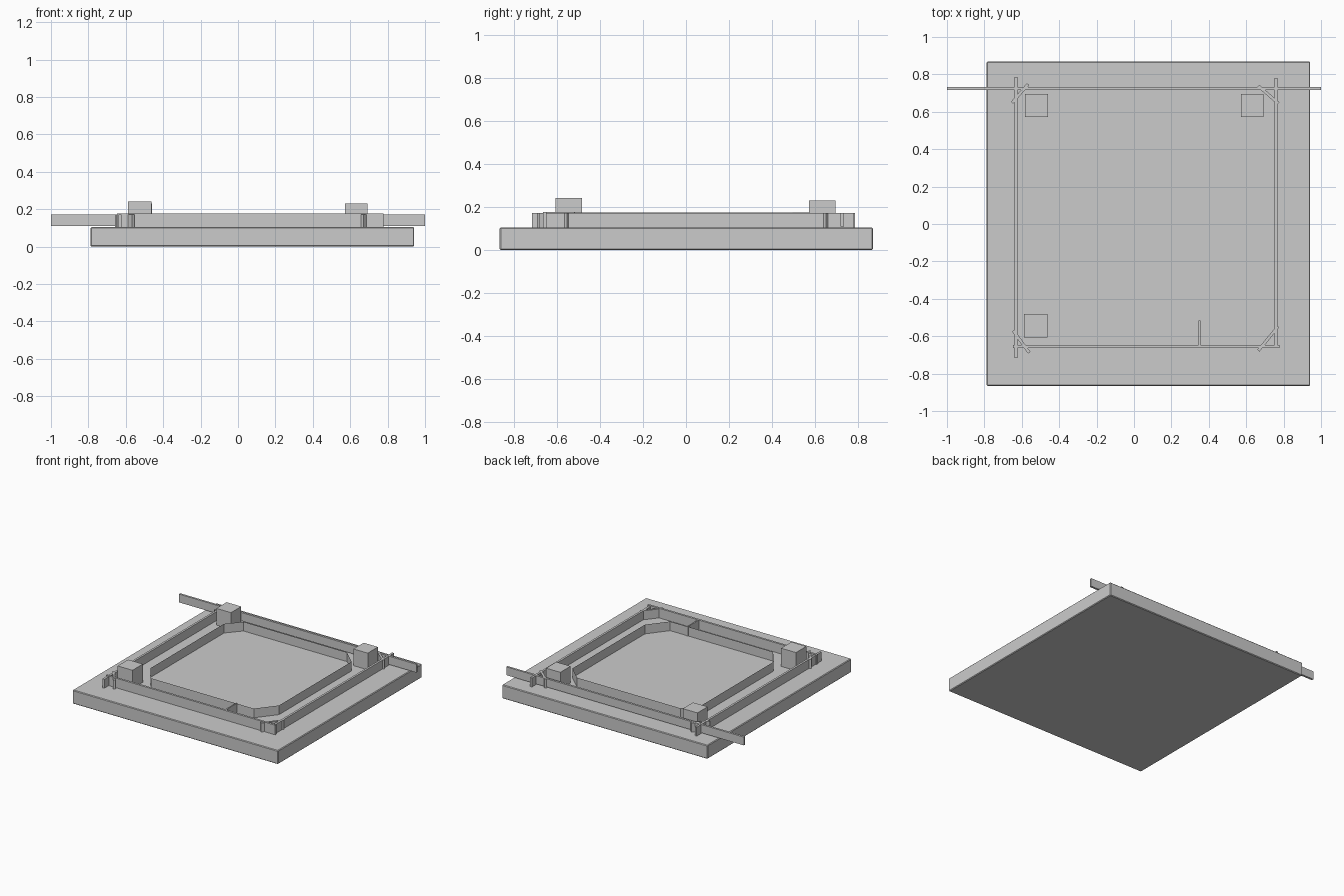
import bpy, bmesh
from mathutils import Vector

if "Cube" in bpy.data.objects:
    bpy.data.objects.remove(bpy.data.objects["Cube"])

Z0 = 0.104   # top of the base slab
T = 0.016    # wall thickness


def prism(name, pts, z0, z1):
    """Extrude a closed outline between two heights."""
    bm = bmesh.new()
    face = bm.faces.new([bm.verts.new((x, y, z0)) for x, y in pts])
    new = bmesh.ops.extrude_face_region(bm, geom=[face])["geom"]
    bmesh.ops.translate(bm, vec=(0, 0, z1 - z0),
                        verts=[g for g in new if isinstance(g, bmesh.types.BMVert)])
    bmesh.ops.recalc_face_normals(bm, faces=bm.faces)
    mesh = bpy.data.meshes.new(name)
    bm.to_mesh(mesh)
    bm.free()
    ob = bpy.data.objects.new(name, mesh)
    bpy.context.collection.objects.link(ob)
    return ob


def box(name, x0, x1, y0, y1, z0, z1):
    return prism(name, [(x0, y0), (x1, y0), (x1, y1), (x0, y1)], z0, z1)


def plank(name, a, b, z0, z1, t=T):
    """Thin upright board running from a to b."""
    a, b = Vector(a), Vector(b)
    d = (b - a).normalized()
    n = Vector((-d.y, d.x)) * t / 2
    return prism(name, [a - n, b - n, b + n, a + n], z0, z1)


# base slab with slightly softened edges
base = box("base_slab", -0.788, 0.942, -0.865, 0.868, 0, Z0)
bev = base.modifiers.new("bevel", "BEVEL")
bev.width, bev.segments = 0.005, 1

# outer boards
plank("back_board", (-1, 0.725), (1, 0.725), 0.11, 0.173)
plank("front_board", (-0.647, -0.655), (0.777, -0.655), Z0, 0.177)
plank("left_board", (-0.632, -0.716), (-0.632, 0.785), Z0, 0.172)
plank("right_board", (0.759, -0.66), (0.759, 0.78), Z0, 0.172)

# diagonal corner braces
braces = {
    "back_left": ((-0.652, 0.648), (-0.566, 0.748)),
    "back_right": ((0.665, 0.738), (0.772, 0.645)),
    "front_left": ((-0.646, -0.570), (-0.560, -0.688)),
    "front_right": ((0.665, -0.677), (0.770, -0.548)),
}
for corner, (a, b) in braces.items():
    plank(corner + "_brace", a, b, Z0, 0.172)

# inner eight-sided fence: outline thickened inwards
outline = [(-0.37, -0.52), (0.497, -0.52), (0.61, -0.377), (0.61, 0.495),
           (0.497, 0.60), (-0.374, 0.60), (-0.465, 0.495), (-0.465, -0.388)]
bm = bmesh.new()
face = bm.faces.new([bm.verts.new((x, y, 0.174)) for x, y in outline])
bmesh.ops.inset_region(bm, faces=[face], thickness=T, use_even_offset=True, use_boundary=True)
bmesh.ops.delete(bm, geom=[face], context="FACES")
new = bmesh.ops.extrude_face_region(bm, geom=bm.faces[:], use_keep_orig=True)["geom"]
bmesh.ops.translate(bm, vec=(0, 0, Z0 - 0.174),
                    verts=[g for g in new if isinstance(g, bmesh.types.BMVert)])
bmesh.ops.recalc_face_normals(bm, faces=bm.faces)
mesh = bpy.data.meshes.new("inner_fence")
bm.to_mesh(mesh)
bm.free()
bpy.context.collection.objects.link(bpy.data.objects.new("inner_fence", mesh))

# short divider between the fence and the front board
plank("divider", (0.35, -0.65), (0.35, -0.515), Z0, 0.177, 0.01)

# corner blocks
box("back_left_block", -0.583, -0.46, 0.572, 0.695, Z0, 0.231)
box("back_right_block", 0.571, 0.692, 0.572, 0.695, Z0, 0.231)
box("front_left_block", -0.588, -0.463, -0.607, -0.482, Z0, 0.242)
